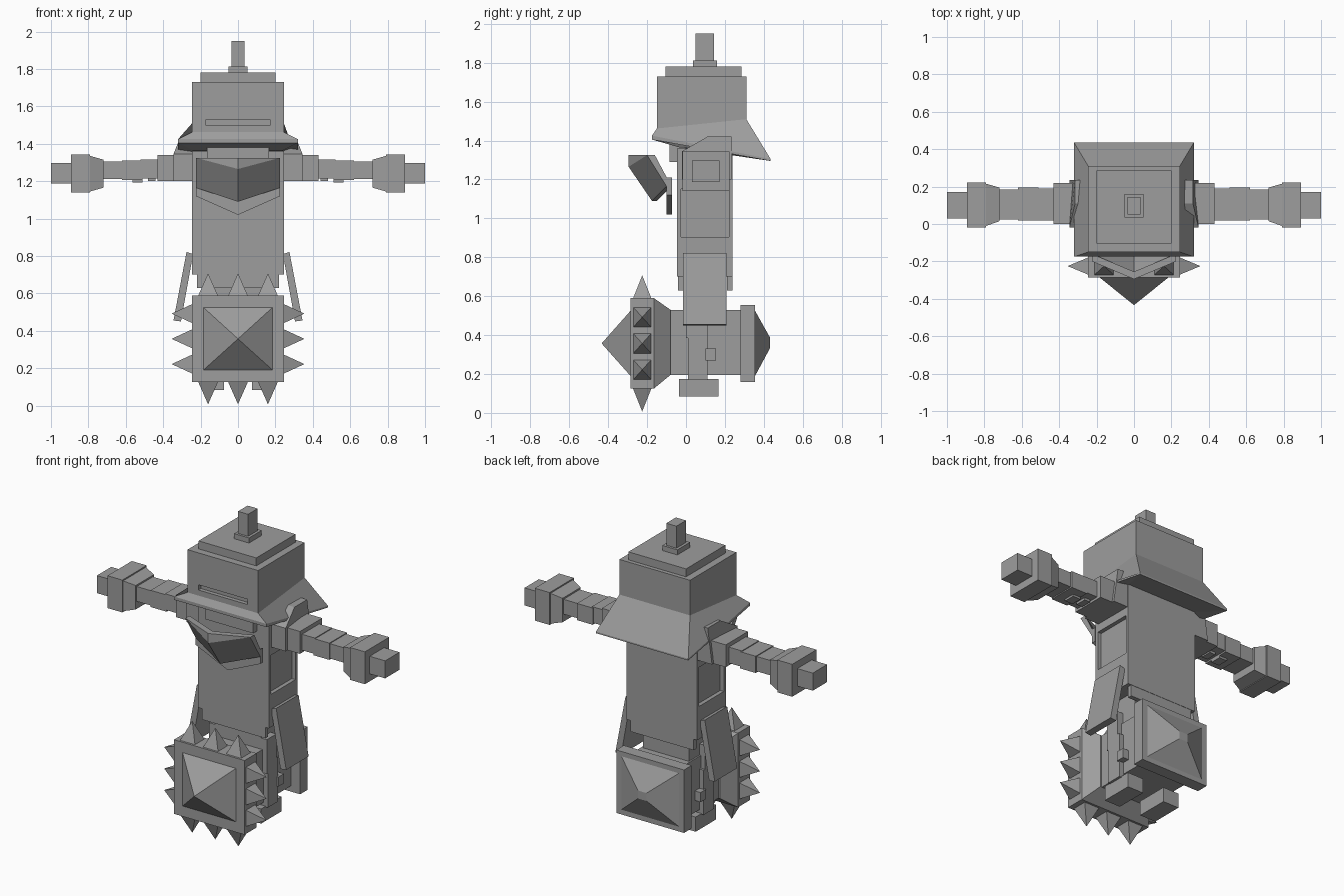
import bpy, bmesh, math

if "Cube" in bpy.data.objects:
    bpy.data.objects.remove(bpy.data.objects["Cube"])

grey = bpy.data.materials.new("stone_grey")
grey.diffuse_color = (0.34, 0.34, 0.34, 1)
grey.use_nodes = True
grey.node_tree.nodes["Principled BSDF"].inputs["Base Color"].default_value = grey.diffuse_color


def mesh(name, verts, faces):
    me = bpy.data.meshes.new(name)
    me.from_pydata(verts, [], faces)
    bm = bmesh.new()
    bm.from_mesh(me)
    bmesh.ops.recalc_face_normals(bm, faces=bm.faces)
    bm.to_mesh(me)
    bm.free()
    me.materials.append(grey)
    ob = bpy.data.objects.new(name, me)
    bpy.context.collection.objects.link(ob)
    return ob


def loft(name, a, b):
    """Closed solid between two rings of equal length."""
    n = len(a)
    sides = [(i, (i + 1) % n, n + (i + 1) % n, n + i) for i in range(n)]
    return mesh(name, list(a) + list(b),
                [tuple(range(n)), tuple(range(n, 2 * n))] + sides)


def ring_z(x0, x1, y0, y1, z):
    return [(x0, y0, z), (x1, y0, z), (x1, y1, z), (x0, y1, z)]


def ring_y(hx, z0, z1, y):
    return [(-hx, y, z0), (hx, y, z0), (hx, y, z1), (-hx, y, z1)]


def box(name, x0, x1, y0, y1, z0, z1):
    return loft(name, ring_z(x0, x1, y0, y1, z0), ring_z(x0, x1, y0, y1, z1))


def pair(name, x0, x1, y0, y1, z0, z1):
    for side, s in (("right", 1), ("left", -1)):
        box(f"{name}_{side}", s * x0, s * x1, y0, y1, z0, z1)


def cut(ob, *cutters):
    for c in cutters:
        m = ob.modifiers.new("recess", 'BOOLEAN')
        m.operation, m.object, m.solver = 'DIFFERENCE', c, 'EXACT'
        c.hide_render = True
        c.hide_viewport = True


# Helmet with visor slit, stepped lid and finial
helmet = box("helmet", -.245, .245, -.15, .31, 1.42, 1.73)
cut(helmet, box("visor_cutter", -.17, .17, -.2, -.125, 1.497, 1.53))
box("helmet_lid", -.2, .2, -.105, .285, 1.73, 1.78)
box("finial_base", -.052, .052, .035, .16, 1.78, 1.812)
box("finial_post", -.035, .035, .05, .145, 1.812, 1.95)

# Flared brim, lower at the back
top = [(-.245, -.15, 1.462), (.245, -.15, 1.462), (.245, .31, 1.51), (-.245, .31, 1.51)]
rim = [(-.32, -.175, 1.425), (.32, -.175, 1.425), (.32, .435, 1.305), (-.32, .435, 1.305)]
low = [(-.32, -.175, 1.405), (.32, -.175, 1.405), (.32, .435, 1.295), (-.32, .435, 1.295)]
under = [(-.24, -.035, 1.365), (.24, -.035, 1.365), (.24, .24, 1.345), (-.24, .24, 1.345)]
rings = [top, rim, low, under]
faces = [(0, 1, 2, 3), (12, 13, 14, 15)]
for r in range(3):
    faces += [(4 * r + i, 4 * r + (i + 1) % 4, 4 * r + 4 + (i + 1) % 4, 4 * r + 4 + i)
              for i in range(4)]
mesh("helmet_brim", sum(rings, []), faces)

# Face block under the brim
box("face_block", -.165, .165, -.085, 0, 1.29, 1.39)

# Prow-shaped jaw guard: upright lip, then two faces receding downward
front = [(-.225, -.2, 1.325), (0, -.295, 1.325), (.225, -.2, 1.325), (0, -.295, 1.265),
         (-.225, -.1, 1.165), (0, -.175, 1.09), (.225, -.1, 1.165)]
back = [(x, y + (.04 if z > 1.2 else .025), z) for x, y, z in front]
sheet = [(0, 3, 1), (1, 3, 2), (0, 4, 5, 3), (3, 5, 6, 2)]
edge = [0, 4, 5, 6, 2, 1]
mesh("jaw_guard", front + back,
     sheet + [tuple(i + 7 for i in reversed(f)) for f in sheet] +
     [(a, b, b + 7, a + 7) for a, b in zip(edge, edge[1:] + edge[:1])])
chevron = [(-.225, 1.21), (0, 1.13), (.225, 1.21), (.225, 1.12), (0, 1.02), (-.225, 1.12)]
loft("jaw_plate", [(x, -.1, z) for x, z in chevron], [(x, -.073, z) for x, z in chevron])

# Torso with recessed side panels and short hanging plates
torso = box("torso", -.245, .245, -.045, .24, .7, 1.36)
cut(torso, box("panel_cutter_right", .22, .3, -.025, .22, .905, 1.15),
    box("panel_cutter_left", -.3, -.22, -.025, .22, .905, 1.15))
box("hem_front", -.22, .22, -.042, -.015, .63, .7)
box("hem_back", -.22, .22, .21, .238, .63, .7)
box("hips", -.16, .16, 0, .2, .5, .71)

for side, s in (("right", 1), ("left", -1)):
    # Slanted hip skirts
    loft(f"hip_skirt_{side}",
         [(s * .24, -.015, .81), (s * .275, -.015, .822), (s * .345, -.015, .455), (s * .305, -.015, .45)],
         [(s * .24, .207, .81), (s * .275, .207, .822), (s * .345, .207, .455), (s * .305, .207, .45)])
    # Shoulder wedges under the brim
    prof = [(-.02, 1.2), (.235, 1.2), (.235, 1.42), (.11, 1.42), (-.02, 1.345)]
    loft(f"shoulder_wedge_{side}", [(s * .24, y, z) for y, z in prof],
         [(s * (.345 if z < 1.4 else .315), y, z) for y, z in prof])
    # Flared wrist
    loft(f"wrist_{side}",
         [(s * .72, y, z) for y, z in ((.015, 1.165), (.195, 1.165), (.195, 1.315), (.015, 1.315))],
         [(s * .79, y, z) for y, z in ((-.01, 1.145), (.215, 1.145), (.215, 1.335), (-.01, 1.335))])

# Arms
pair("shoulder", .24, .43, 0, .22, 1.2, 1.34)
pair("upper_arm", .42, .52, .02, .19, 1.215, 1.315)
pair("elbow", .51, .62, .02, .195, 1.205, 1.31)
pair("forearm", .61, .73, .025, .185, 1.212, 1.305)
pair("arm_stud_inner", .44, .48, .07, .14, 1.2, 1.23)
pair("arm_stud_outer", .51, .565, .07, .14, 1.192, 1.22)
pair("cuff", .79, .893, -.018, .223, 1.14, 1.343)
pair("fist", .89, 1.0, .03, .172, 1.187, 1.297)

# Ram: spiked front head, tapered neck, barrel, rear cap
CZ = .357
box("ram_head", -.245, .245, -.285, -.165, .125, .59)
loft("ram_point", ring_y(.185, .19, .525, -.285), ring_y(.001, CZ - .001, CZ + .001, -.433))
loft("ram_neck", ring_y(.245, .125, .59, -.165), ring_y(.18, .195, .53, -.08))
box("ram_barrel", -.17, .17, -.08, .285, .195, .53)
box("ram_rear_cap", -.235, .235, .28, .355, .16, .555)
loft("ram_rear_point", ring_y(.2, .19, .525, .355), ring_y(.03, .335, .385, .433))

# Spikes, three on each side of the ram head
for k in range(4):
    c, s = round(math.cos(k * math.pi / 2)), round(math.sin(k * math.pi / 2))
    pitch, base = (.135, .24) if c else (.16, .23)
    for j in (-1, 0, 1):
        def place(out, along, y):
            return (out * c - along * s, y - .225, CZ + out * s + along * c)
        t = j * pitch
        tip = .355 if c else .35
        verts = [place(base, t - .053, -.048), place(base, t + .053, -.048),
                 place(base, t + .053, .048), place(base, t - .053, .048), place(tip, t, 0)]
        mesh(f"ram_spike_{k}_{j + 1}", verts,
             [(0, 1, 2, 3), (0, 1, 4), (1, 2, 4), (2, 3, 4), (3, 0, 4)])

# Legs and feet straddling the barrel
pair("thigh", .1, .2, .0, .095, .385, .6)
pair("shin", .1, .2, .01, .11, .17, .45)
pair("knee_hook", .16, .21, .1, .155, .27, .33)
pair("foot", .075, .185, -.035, .168, .083, .175)
